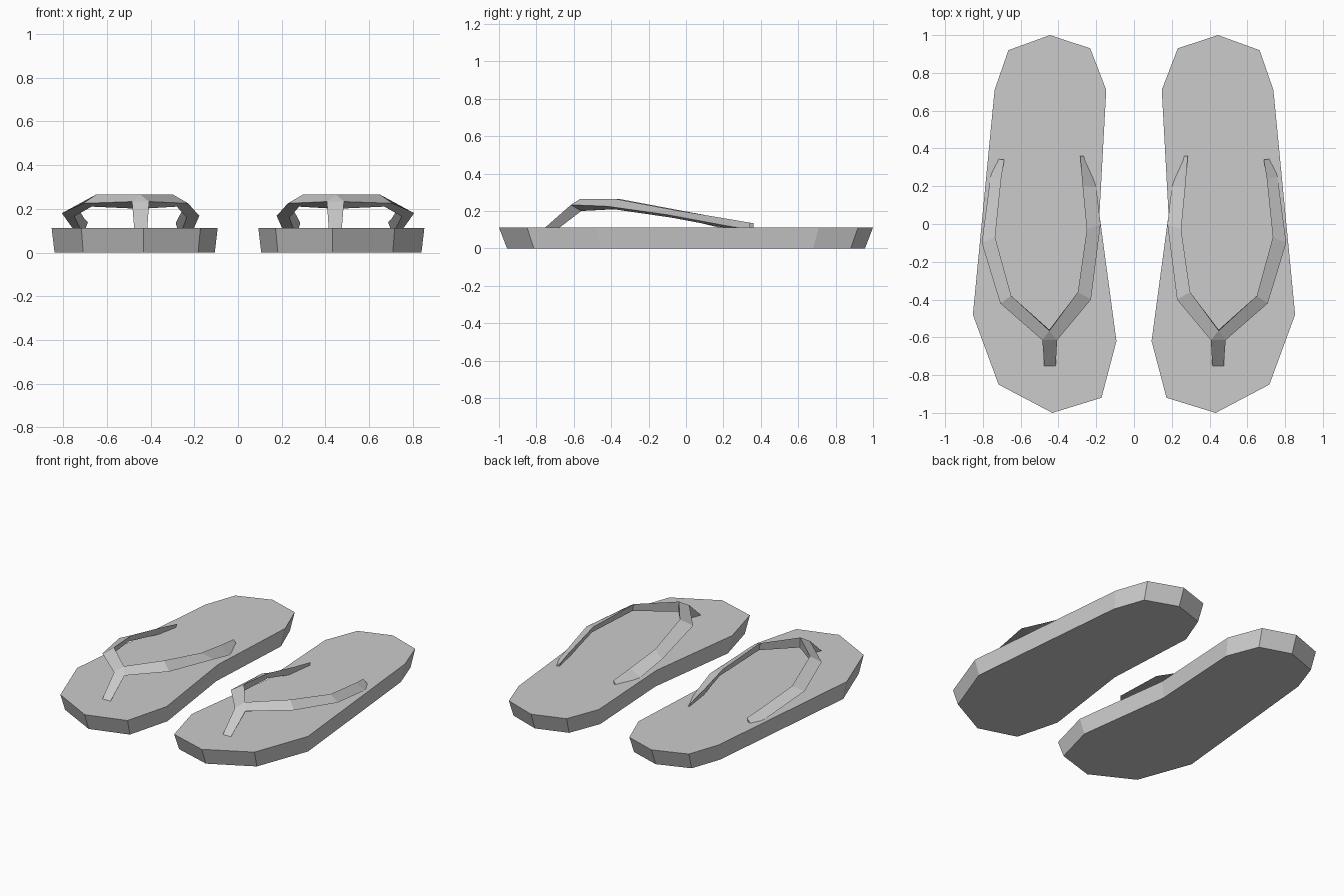
import bpy, bmesh

if "Cube" in bpy.data.objects:
    bpy.data.objects.remove(bpy.data.objects["Cube"])


def finish(name, bm):
    """Turn a bmesh into an object mirrored into a left/right pair."""
    bmesh.ops.recalc_face_normals(bm, faces=bm.faces)
    mesh = bpy.data.meshes.new(name)
    bm.to_mesh(mesh)
    bm.free()
    ob = bpy.data.objects.new(name, mesh)
    bpy.context.collection.objects.link(ob)
    mod = ob.modifiers.new("pair", 'MIRROR')
    mod.use_mirror_merge = False
    return ob


# Soles: foot-shaped outline, tapering slightly towards the ground
outline = [(0.445, 1.0), (0.665, 0.92), (0.738, 0.71), (0.853, -0.48),
           (0.717, -0.85), (0.432, -1.0), (0.172, -0.92), (0.093, -0.62),
           (0.183, 0.05), (0.147, 0.71), (0.232, 0.93)]
bm = bmesh.new()
top = [bm.verts.new((x, y, 0.112)) for x, y in outline]
low = [bm.verts.new((0.47 + (x - 0.47) * 0.965, y * 0.957, 0)) for x, y in outline]
bm.faces.new(top)
bm.faces.new(low[::-1])
for i in range(len(top)):
    j = (i + 1) % len(top)
    bm.faces.new((top[i], low[i], low[j], top[j]))
finish("soles", bm)

# Straps: three-sided bands (upper edge, outer edge, lower edge) from the toe joint
outer_arm = [
    [(0.65, -0.38, 0.265), (0.708, -0.42, 0.225), (0.67, -0.39, 0.21)],
    [(0.735, -0.07, 0.207), (0.806, -0.10, 0.18), (0.75, -0.08, 0.165)],
    [(0.703, 0.24, 0.155), (0.76, 0.25, 0.115), (0.72, 0.24, 0.105)],
    [(0.687, 0.34, 0.138), (0.725, 0.345, 0.105), (0.705, 0.34, 0.09)]]
inner_arm = [
    [(0.297, -0.36, 0.265), (0.228, -0.40, 0.225), (0.28, -0.37, 0.21)],
    [(0.25, -0.03, 0.203), (0.177, 0.0, 0.168), (0.235, -0.02, 0.16)],
    [(0.272, 0.20, 0.16), (0.20, 0.195, 0.115), (0.255, 0.20, 0.105)],
    [(0.285, 0.36, 0.135), (0.26, 0.36, 0.105), (0.272, 0.36, 0.09)]]
toe_post = [[(0.475, -0.757, 0.108), (0.415, -0.757, 0.108), (0.445, -0.68, 0.108)]]

bm = bmesh.new()
apex, out, inn, under = [bm.verts.new(p) for p in (
    (0.448, -0.565, 0.265), (0.485, -0.615, 0.233),
    (0.407, -0.615, 0.233), (0.448, -0.56, 0.2))]


def sweep(start, sections):
    """Bridge triangular cross-sections one after another and cap the end."""
    prev = start
    for sec in sections:
        ring = [bm.verts.new(p) for p in sec]
        for i in range(3):
            j = (i + 1) % 3
            bm.faces.new((prev[i], prev[j], ring[j], ring[i]))
        prev = ring
    bm.faces.new(prev)


sweep((apex, out, under), outer_arm)
sweep((apex, inn, under), inner_arm)
sweep((out, inn, under), toe_post)
bm.faces.new((apex, out, inn))
finish("straps", bm)
